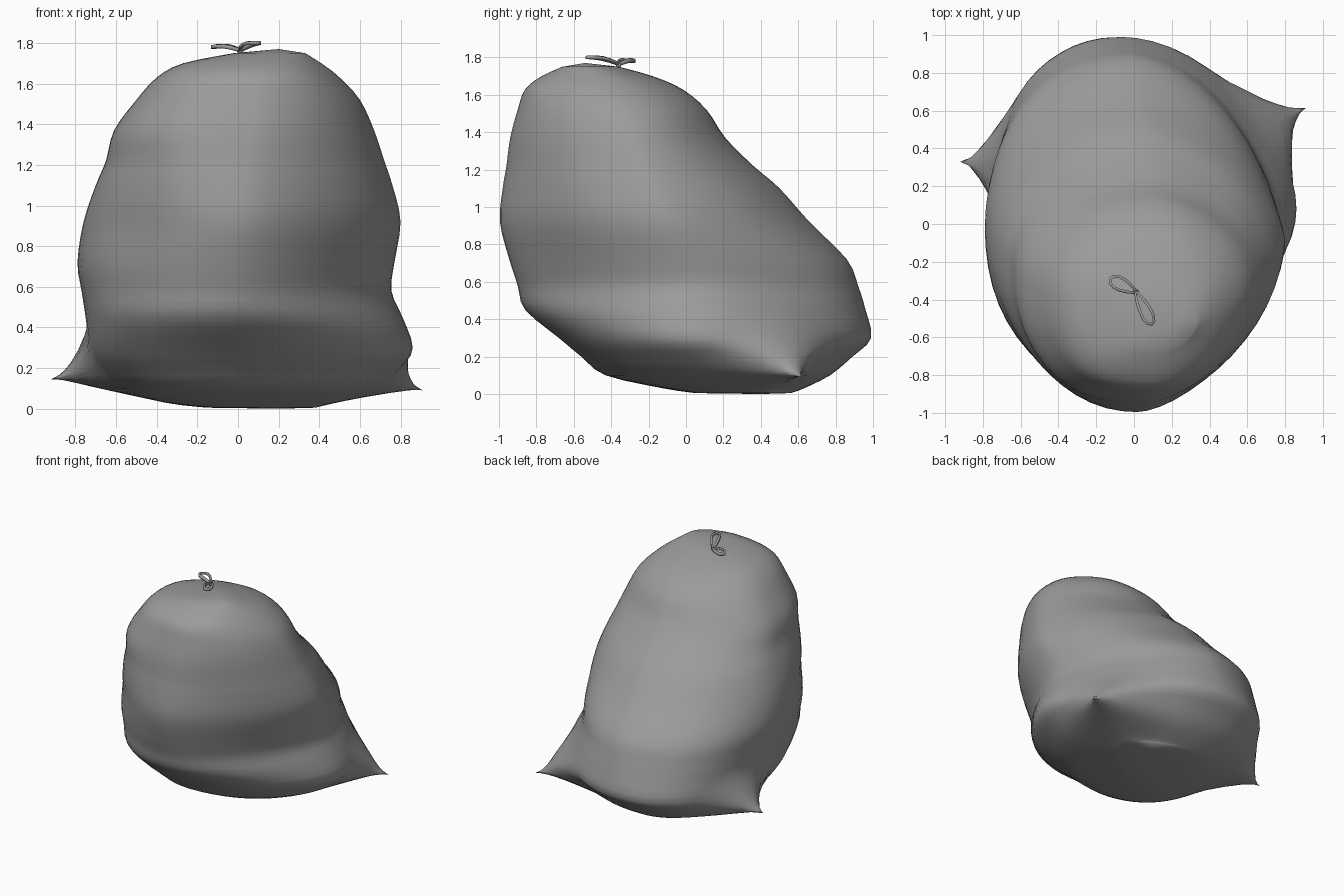
import bpy, bmesh
from math import sin, cos, pi, copysign
from mathutils import Vector

if "Cube" in bpy.data.objects:
    bpy.data.objects.remove(bpy.data.objects["Cube"])

SEG = 56
STEPS = 3
grey = bpy.data.materials.new("dark_plastic")
grey.diffuse_color = (0.33, 0.33, 0.33, 1)
grey.use_nodes = True
grey.node_tree.nodes["Principled BSDF"].inputs["Base Color"].default_value = grey.diffuse_color


def finish(bm, name):
    bmesh.ops.recalc_face_normals(bm, faces=bm.faces)
    me = bpy.data.meshes.new(name)
    bm.to_mesh(me)
    bm.free()
    me.materials.append(grey)
    me.polygons.foreach_set("use_smooth", [True] * len(me.polygons))
    ob = bpy.data.objects.new(name, me)
    bpy.context.collection.objects.link(ob)
    return ob


def loft(bm, rings, closed=False):
    vs = [[bm.verts.new(p) for p in r] for r in rings]
    pairs = list(zip(vs, vs[1:])) + ([(vs[-1], vs[0])] if closed else [])
    for a, b in pairs:
        n = len(a)
        for i in range(n):
            bm.faces.new((a[i], a[(i + 1) % n], b[(i + 1) % n], b[i]))
    return vs


def spow(v, e):
    return copysign(abs(v) ** e, v)


# sack body: z, left, right, front, back, widest-y
sections = [
    (0.005, -0.15, 0.38, 0.05, 0.56, 0.30),
    (0.03, -0.36, 0.46, -0.12, 0.63, 0.25),
    (0.10, -0.60, 0.68, -0.43, 0.77, 0.22),
    (0.20, -0.69, 0.80, -0.56, 0.89, 0.16),
    (0.30, -0.73, 0.86, -0.68, 0.99, 0.08),
    (0.45, -0.75, 0.81, -0.86, 0.96, 0.05),
    (0.58, -0.77, 0.755, -0.90, 0.92, 0.02),
    (0.72, -0.79, 0.77, -0.945, 0.86, -0.02),
    (0.92, -0.76, 0.80, -0.995, 0.66, -0.10),
    (1.10, -0.70, 0.76, -0.98, 0.50, -0.17),
    (1.22, -0.65, 0.72, -0.96, 0.36, -0.22),
    (1.37, -0.61, 0.67, -0.94, 0.21, -0.28),
    (1.52, -0.50, 0.60, -0.90, 0.11, -0.34),
    (1.63, -0.40, 0.50, -0.86, -0.02, -0.40),
    (1.70, -0.27, 0.41, -0.77, -0.18, -0.45),
    (1.75, -0.02, 0.33, -0.66, -0.36, -0.52)]

# roundness of each quadrant: z, back-right, back-left, front-left, front-right
roundness = [
    (0.00, 1.9, 2.1, 2.0, 1.9),
    (0.22, 1.75, 2.4, 2.3, 1.9),
    (0.50, 1.7, 2.2, 2.2, 1.65),
    (0.90, 1.6, 2.0, 1.85, 1.6),
    (1.35, 1.7, 2.0, 2.4, 1.7),
    (1.80, 2.2, 2.1, 2.5, 1.9)]


def quad_n(z, q):
    for a, b in zip(roundness, roundness[1:]):
        if z <= b[0]:
            t = (z - a[0]) / (b[0] - a[0])
            return a[1 + q] + (b[1 + q] - a[1 + q]) * t


# smooth in-between sections
fine = []
last = len(sections) - 1
for j in range(last):
    p0, p1, p2, p3 = (sections[min(max(j + k, 0), last)] for k in (-1, 0, 1, 2))
    for k in range(STEPS):
        t = k / STEPS
        fine.append([b + 0.5 * t * (c - a + t * (2 * a - 5 * b + 4 * c - d + t * (3 * (b - c) + d - a)))
                     for a, b, c, d in zip(p0, p1, p2, p3)])
fine.append(sections[-1])

# pinched lower corners: surface point, tip, reach
corners = [(Vector((-0.70, 0.36, 0.17)), Vector((-0.94, 0.32, 0.145)), 0.36),
           (Vector((0.66, 0.53, 0.14)), Vector((0.94, 0.63, 0.085)), 0.40)]


def pull(p):
    p = Vector(p)
    for base, tip, reach in corners:
        d = p - base
        d.z *= 1.4
        p += (tip - p) * max(0, 1 - d.length / reach)
    return p


rings = []
for z, xl, xr, yf, yb, yc in fine:
    xc = -0.1 + 0.12 * z
    xc = min(max(xc, xl + 0.15), xr - 0.15)
    ring = []
    for i in range(SEG):
        a = 2 * pi * i / SEG
        n = quad_n(z, min(3, int(a / (pi / 2) + 1e-6)))
        c, s = spow(cos(a), 2 / n), spow(sin(a), 2 / n)
        f = 1 + 0.008 * sin(5 * a + 4 * z) * abs(sin(2 * a))  # soft folds
        ring.append(pull((xc + f * c * ((xr - xc) if c > 0 else (xc - xl)),
                          yc + f * s * ((yb - yc) if s > 0 else (yc - yf)), z)))
    rings.append(ring)

# anchor each tip on the vertex nearest to it
for tip in (Vector((-0.92, 0.33, 0.145)), Vector((0.91, 0.615, 0.09))):
    r, i = min(((r, i) for r in range(len(rings)) for i in range(SEG)),
               key=lambda k: (rings[k[0]][k[1]] - tip).length)
    rings[r][i] = tip

bm = bmesh.new()
vs = loft(bm, rings)
for ring, p in ((vs[0], (0.2, 0.4, 0)), (vs[-1], (0.2, -0.54, 1.77))):
    mid = bm.verts.new(p)
    for i in range(SEG):
        bm.faces.new((ring[i], ring[(i + 1) % SEG], mid))
bmesh.ops.remove_doubles(bm, verts=bm.verts, dist=0.0005)
finish(bm, "sack_body")


# bow loops: flat ribbon bent around a teardrop
def loop(name, knot, tip, width, band):
    knot, tip = Vector(knot), Vector(tip)
    d = tip - knot
    side = d.cross(Vector((0, 0, 1))).normalized()
    n = 12
    out = []
    for i in range(n):
        a = 2 * pi * i / n
        t = (1 - cos(a)) / 2
        p = knot + d * t + side * (sin(a) * width * (0.35 + 0.65 * t))
        p.z += 0.012 * sin(pi * t)
        o = side * sin(a) * 0.008 - d.normalized() * cos(a) * 0.008
        h = Vector((0, 0, band))
        out.append([p + o - h, p + o + h * 0.6, p - o + h, p - o - h * 0.6])
    bm = bmesh.new()
    loft(bm, out, True)
    finish(bm, name)


loop("bow_loop_left", (0.01, -0.36, 1.765), (-0.125, -0.29, 1.78), 0.045, 0.011)
loop("bow_loop_right", (0.01, -0.36, 1.765), (0.095, -0.53, 1.80), 0.04, 0.011)
bm = bmesh.new()
bmesh.ops.create_icosphere(bm, subdivisions=2, radius=0.015)
bmesh.ops.translate(bm, verts=bm.verts, vec=(0.01, -0.36, 1.76))
finish(bm, "bow_knot")
